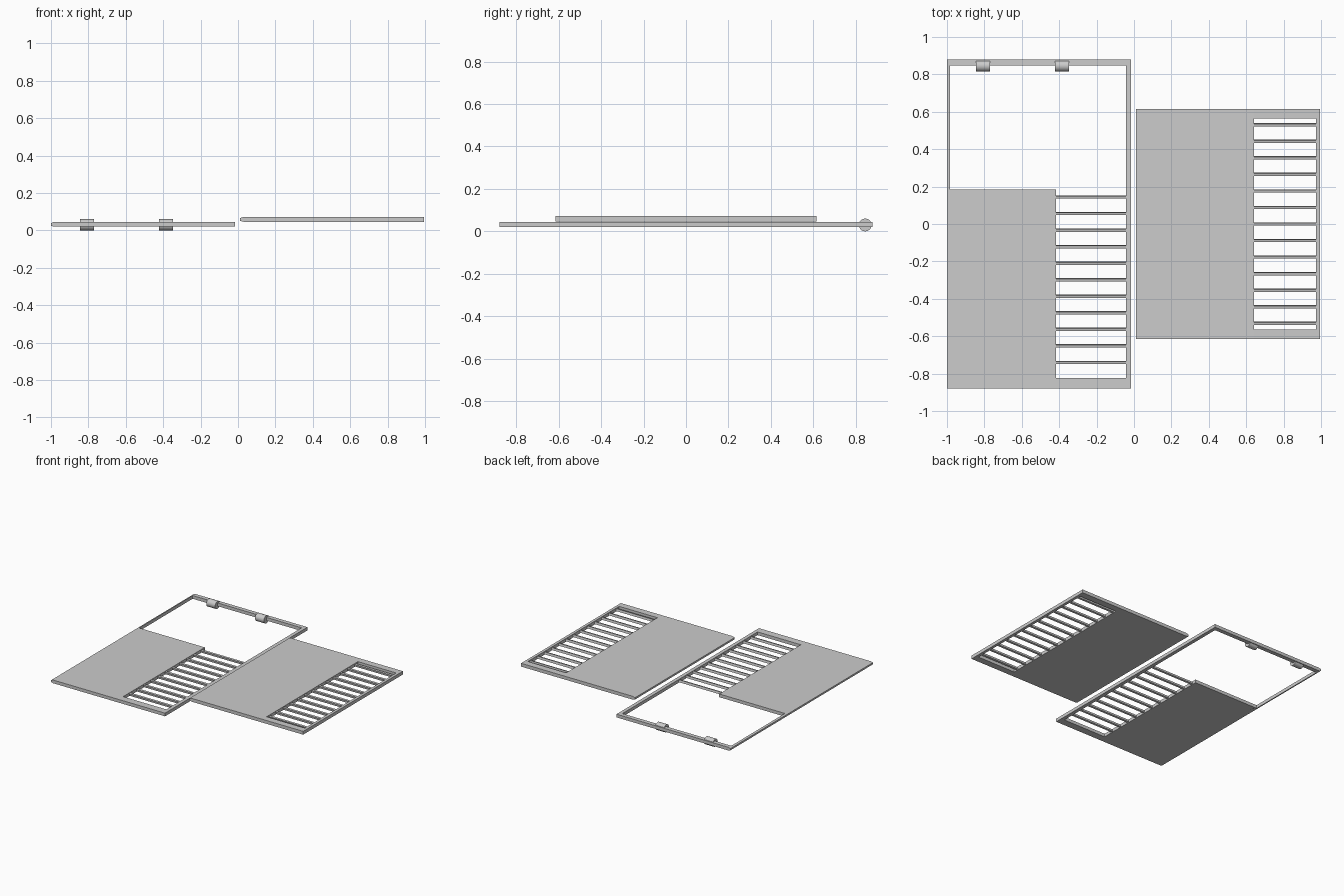
import bpy, bmesh, math
from mathutils import Matrix

old = bpy.data.objects.get("Cube")
if old:
    bpy.data.objects.remove(old)

grey = bpy.data.materials.new("light grey")
grey.use_nodes = True
COLOUR = (0.6, 0.6, 0.6, 1)
grey.diffuse_color = COLOUR
grey.node_tree.nodes["Principled BSDF"].inputs["Base Color"].default_value = COLOUR


def finish(name, bm):
    bmesh.ops.recalc_face_normals(bm, faces=bm.faces)
    mesh = bpy.data.meshes.new(name)
    bm.to_mesh(mesh)
    bm.free()
    mesh.materials.append(grey)
    obj = bpy.data.objects.new(name, mesh)
    bpy.context.collection.objects.link(obj)
    return obj


def panel(name, xs, ys, z0, z1, holes):
    """Slab on a grid of cells, open at the hole cells, with a tapered -x edge."""
    bm = bmesh.new()
    grid = [[bm.verts.new((x, y, z0)) for y in ys] for x in xs]
    for i in range(len(xs) - 1):
        for j in range(len(ys) - 1):
            if (i, j) not in holes:
                bm.faces.new((grid[i][j], grid[i + 1][j],
                              grid[i + 1][j + 1], grid[i][j + 1]))
    loose = [v for v in bm.verts if not v.link_faces]
    bmesh.ops.delete(bm, geom=loose, context='VERTS')
    top = bmesh.ops.extrude_face_region(bm, geom=bm.faces[:])["geom"]
    bmesh.ops.translate(bm, vec=(0, 0, z1 - z0),
                        verts=[g for g in top if isinstance(g, bmesh.types.BMVert)])
    mid = (z0 + z1) / 2
    for v in bm.verts:
        if v.co.x < xs[0] + 0.001:
            v.co.z = mid + (v.co.z - mid) * 0.55
    bmesh.ops.dissolve_limit(bm, angle_limit=0.01, verts=bm.verts[:], edges=bm.edges[:])
    return finish(name, bm)


def slats(name, x0, x1, y0, y1, count, z):
    """Row of thin louvre bars running along x."""
    bm = bmesh.new()
    for k in range(count):
        y = y0 + (y1 - y0) * k / (count - 1)
        m = (Matrix.Translation(((x0 + x1) / 2, y, z))
             @ Matrix.Rotation(math.radians(12), 4, 'X')
             @ Matrix.Diagonal((x1 - x0, 0.014, 0.018, 1)))
        bmesh.ops.create_cube(bm, size=1, matrix=m)
    return finish(name, bm)


# Long panel: solid board, open upper bay and louvre bay
panel("long_panel", (-1, -0.985, -0.417, -0.043, -0.015),
      (-0.88, -0.823, 0.185, 0.847, 0.88), 0.02, 0.045,
      {(1, 2), (2, 2), (2, 1)})
slats("long_panel_slats", -0.42, -0.04, -0.74, 0.144, 11, 0.0325)

# Short panel: solid board with louvre bay
panel("short_panel", (0.01, 0.03, 0.642, 0.973, 0.995),
      (-0.616, -0.564, 0.564, 0.616), 0.046, 0.072, {(2, 1)})
slats("short_panel_slats", 0.639, 0.976, -0.531, 0.531, 13, 0.059)

# Hinge barrels on the back rail
for side, x in (("right", -0.807), ("left", -0.385)):
    bm = bmesh.new()
    bmesh.ops.create_cone(bm, cap_ends=True, segments=32, radius1=0.03, radius2=0.03,
                          depth=0.076, matrix=Matrix.Translation((x, 0.845, 0.03))
                          @ Matrix.Rotation(math.pi / 2, 4, 'Y'))
    hinge = finish(side + "_hinge", bm)
    bpy.ops.object.select_all(action='DESELECT')
    hinge.select_set(True)
    bpy.context.view_layer.objects.active = hinge
    bpy.ops.object.shade_smooth_by_angle(angle=math.radians(35))
